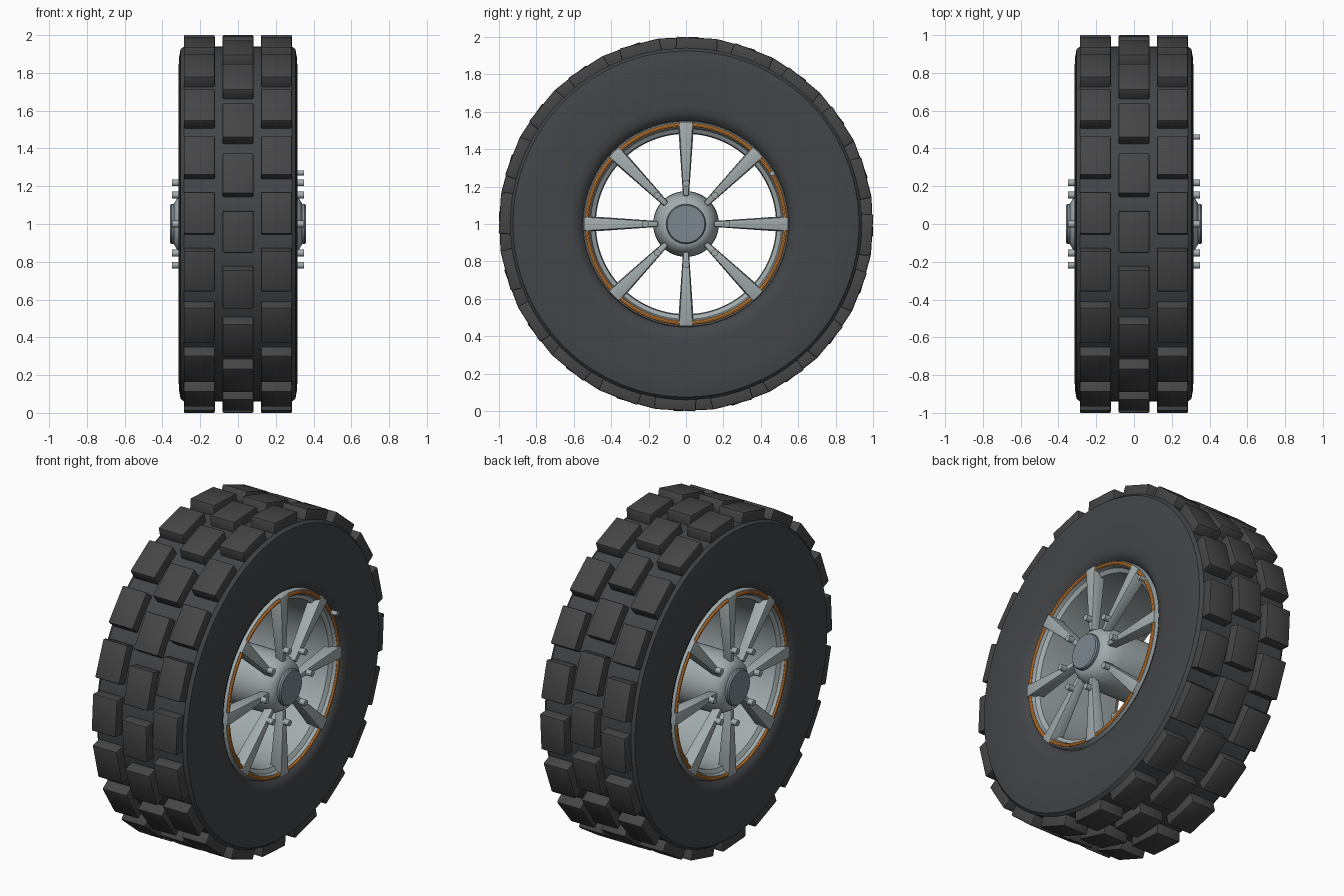
import bpy, bmesh
from math import sin, cos, pi, radians
from mathutils import Matrix, Vector

if "Cube" in bpy.data.objects:
    bpy.data.objects.remove(bpy.data.objects["Cube"])

CENTRE = Matrix.Translation((0, 0, 1))


def material(name, rgb):
    m = bpy.data.materials.new(name)
    m.diffuse_color = (*rgb, 1)
    m.use_nodes = True
    m.node_tree.nodes["Principled BSDF"].inputs["Base Color"].default_value = m.diffuse_color
    return m


RUBBER = material("rubber", (0.055, 0.06, 0.065))
TREAD = material("tread_rubber", (0.06, 0.06, 0.062))
ORANGE = material("orange", (0.8, 0.27, 0.04))
CAP = material("cap_grey", (0.2, 0.24, 0.28))
METAL = material("metal", (0.36, 0.41, 0.42))


def finish(bm, name, mat, angle=35):
    bmesh.ops.recalc_face_normals(bm, faces=bm.faces)
    me = bpy.data.meshes.new(name)
    bm.to_mesh(me)
    bm.free()
    ob = bpy.data.objects.new(name, me)
    bpy.context.collection.objects.link(ob)
    ob.matrix_world = CENTRE
    me.materials.append(mat)
    bpy.ops.object.select_all(action='DESELECT')
    ob.select_set(True)
    bpy.context.view_layer.objects.active = ob
    bpy.ops.object.shade_smooth_by_angle(angle=radians(angle))
    return ob


def lathe(name, profile, mat, segs=72, closed=True):
    """Spin (x, radius) points about the x axle."""
    bm = bmesh.new()
    rings = [[bm.verts.new((x, r * cos(2 * pi * i / segs), r * sin(2 * pi * i / segs)))
              for i in range(segs)] for x, r in profile]
    pairs = list(zip(rings, rings[1:]))
    if closed:
        pairs.append((rings[-1], rings[0]))
    else:
        bm.faces.new(rings[0])
        bm.faces.new(rings[-1])
    for a, b in pairs:
        for i in range(segs):
            j = (i + 1) % segs
            bm.faces.new((a[i], a[j], b[j], b[i]))
    return finish(bm, name, mat)


def both(half):
    """Mirror an open half profile across x = 0."""
    return [(-x, r) for x, r in reversed(half)] + half


def polar(r, deg, x):
    return Vector((x, r * cos(radians(deg)), r * sin(radians(deg))))


def add_pin(bm, r, deg, x0, x1, radius):
    m = Matrix.Translation(polar(r, deg, (x0 + x1) / 2)) @ Matrix.Rotation(pi / 2, 4, 'Y')
    bmesh.ops.create_cone(bm, cap_ends=True, segments=16, radius1=radius,
                          radius2=radius, depth=abs(x1 - x0), matrix=m)


# Tyre carcass
outer = [(0.285, 0.94), (0.304, 0.925), (0.312, 0.88), (0.315, 0.82)]
inner = [(0.315, 0.63), (0.311, 0.595), (0.298, 0.568), (0.275, 0.55)]
half = outer + inner
lathe("tyre", half + [(-x, r) for x, r in reversed(half)], RUBBER, 96)

# Tread blocks: three staggered rows of twenty
for name, xc, start in (("left", -0.205, 3.4), ("middle", 0, -2.4), ("right", 0.203, 3.4)):
    bm = bmesh.new()
    for i in range(20):
        m = Matrix.Rotation(radians(-(start + 18 * i)), 4, 'X') @ \
            Matrix.Translation((xc, -0.956, 0)) @ Matrix.Diagonal((0.164, 0.082, 0.222, 1))
        bmesh.ops.create_cube(bm, size=1, matrix=m)
    bmesh.ops.bevel(bm, geom=bm.edges[:], offset=0.008, segments=2,
                    profile=0.5, affect='EDGES')
    finish(bm, "tread_" + name, TREAD)

# Rim barrel, open through the middle
rim = [(0.2, 0.555), (0.29, 0.55), (0.303, 0.545), (0.303, 0.517), (0.285, 0.51),
       (0.27, 0.487), (0.2, 0.482)]
lathe("rim", rim + [(-x, r) for x, r in reversed(rim)], METAL, 96)

# Hub
lathe("hub", both([(0.12, 0.176), (0.22, 0.174), (0.28, 0.163), (0.32, 0.14),
                   (0.338, 0.11)]), METAL, 48, closed=False)

for s, side in ((1, "right"), (-1, "left")):
    # Hub cap
    lathe("hub_cap_" + side, [(s * 0.3, 0.106), (s * 0.352, 0.106), (s * 0.36, 0.1)],
          CAP, 48, closed=False)

    # Orange trim ring
    ring = [(s * (0.303 + 0.011 * cos(k * pi / 5)), 0.53 + 0.011 * sin(k * pi / 5))
            for k in range(10)]
    lathe("trim_ring_" + side, ring, ORANGE, 96)

    # Tapered spokes and their bolts
    spokes, bolts = bmesh.new(), bmesh.new()
    for k in range(8):
        turn = Matrix.Rotation(k * pi / 4, 4, 'X')
        ends = []
        for r, w, x0, x1 in ((0.15, 0.016, 0.265, 0.315), (0.546, 0.044, 0.24, 0.316)):
            ends.append([spokes.verts.new(turn @ Vector((s * x, y, r))) for x, y in
                         ((x0, -w), (x0, w), (x1, w * 0.85), (x1, -w * 0.85))])
        a, b = ends
        spokes.faces.new(a)
        spokes.faces.new(b)
        for i in range(4):
            j = (i + 1) % 4
            spokes.faces.new((a[i], a[j], b[j], b[i]))
        add_pin(bolts, 0.218, 45 * k, s * 0.3, s * 0.35, 0.018)
    bmesh.ops.recalc_face_normals(spokes, faces=spokes.faces)
    bmesh.ops.bevel(spokes, geom=spokes.edges[:], offset=0.005, segments=2,
                    profile=0.5, affect='EDGES')
    finish(spokes, "spokes_" + side, METAL)
    finish(bolts, "bolts_" + side, METAL)

# Air valve, on one side only
bm = bmesh.new()
add_pin(bm, 0.534, 30.5, 0.28, 0.35, 0.013)
finish(bm, "air_valve", METAL)
